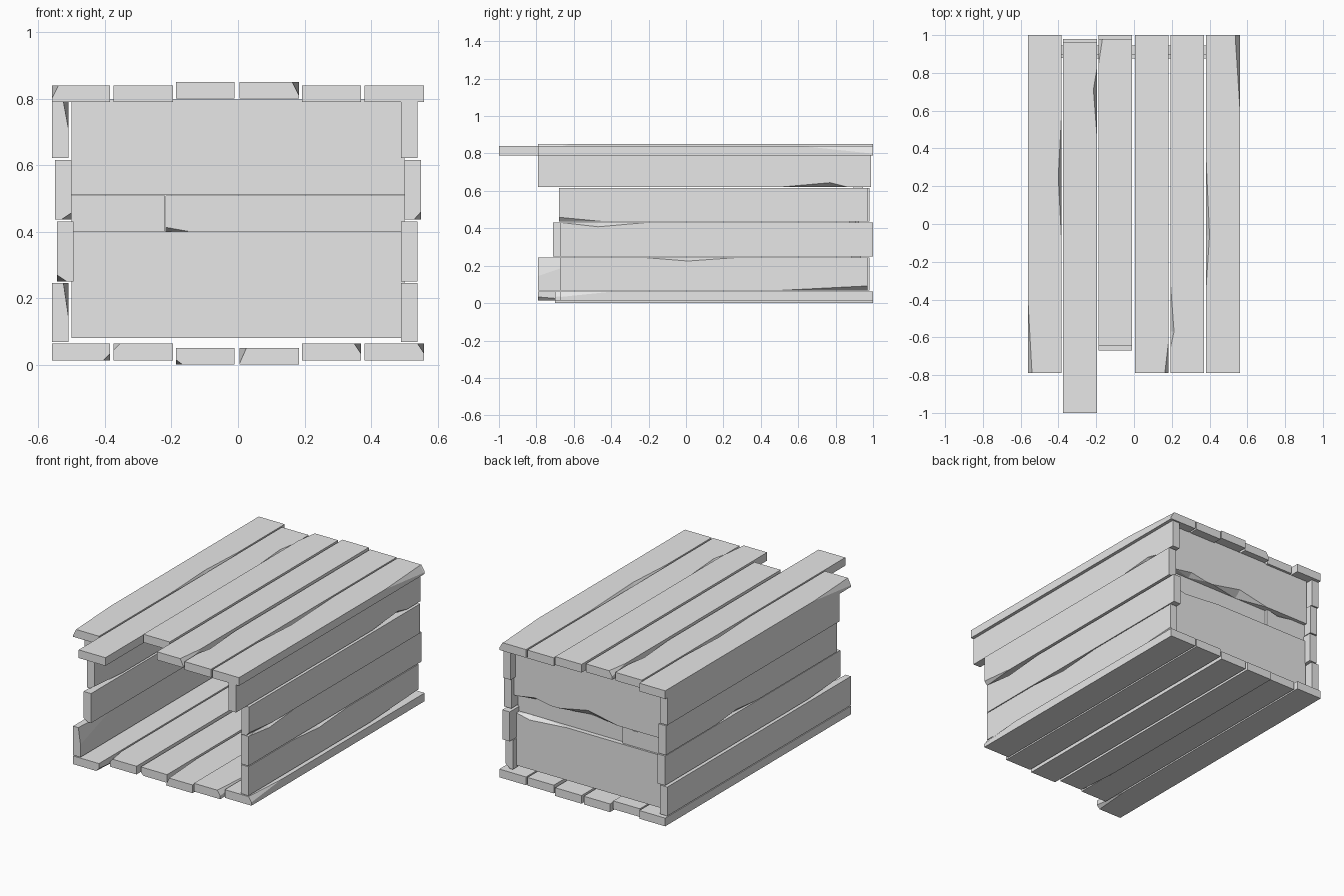
import bpy
import bmesh
import random
from mathutils import Vector

random.seed(4)

default_cube = bpy.data.objects.get("Cube")
if default_cube:
    bpy.data.objects.remove(default_cube, do_unlink=True)

# One plain grey for every board
grey = bpy.data.materials.new("plain_grey")
grey.use_nodes = True
grey.diffuse_color = (0.8, 0.8, 0.8, 1)
grey.node_tree.nodes["Principled BSDF"].inputs["Base Color"].default_value = grey.diffuse_color


def make_object(name, bm):
    """Turn a bmesh into a linked object."""
    bmesh.ops.recalc_face_normals(bm, faces=bm.faces)
    mesh = bpy.data.meshes.new(name)
    bm.to_mesh(mesh)
    bm.free()
    obj = bpy.data.objects.new(name, mesh)
    bpy.context.collection.objects.link(obj)
    return obj


def add_splinter(bm, low, high, along, edge, start, peak, end, depth, drop):
    """Add a wedge that splits wood off one long edge, such as '+x+z'."""
    corner = Vector((0, 0, 0))
    outward = []
    for sign, letter in (edge[:2], edge[2:]):
        axis = "xyz".index(letter)
        corner[axis] = high[axis] if sign == "+" else low[axis]
        direction = Vector((0, 0, 0))
        direction[axis] = 1 if sign == "+" else -1
        outward.append(direction)

    def on_edge(place):
        point = corner.copy()
        point[along] = place
        return point

    tip = on_edge(peak)
    first = tip - outward[0] * depth
    second = tip - outward[1] * drop
    overshoot = (first - second) * 0.3
    points = [on_edge(start), on_edge(end), first + overshoot, second - overshoot,
              tip + (outward[0] + outward[1]) * 0.03]
    bmesh.ops.convex_hull(bm, input=[bm.verts.new(p) for p in points])


def board(name, x, y, z, along, splinters=()):
    """A sawn board between the given limits, with splinters cut away."""
    low, high = Vector((x[0], y[0], z[0])), Vector((x[1], y[1], z[1]))
    bm = bmesh.new()
    bmesh.ops.create_cube(bm, size=1)
    for v in bm.verts:
        v.co = (low + high) / 2 + v.co * (high - low)
    obj = make_object(name, bm)
    obj.data.materials.append(grey)

    # Boards without listed damage get one worn end corner
    if not splinters:
        letters = [c for i, c in enumerate("xyz") if i != along]
        edge = "".join(random.choice("+-") + c for c in letters)
        tip, inside = random.choice(((low, 1), (high, -1)))
        place = tip[along]
        reach = place + inside * random.uniform(0.1, 0.3)
        splinters = [(edge, place - inside * 0.1, place, reach, 0.02, 0.02)]

    cut = bmesh.new()
    for splinter in splinters:
        add_splinter(cut, low, high, along, *splinter)
    cutter = make_object("splinter_cutter", cut)
    cutter.hide_render = True
    mod = obj.modifiers.new("splinters", "BOOLEAN")
    mod.operation = "DIFFERENCE"
    mod.solver = "EXACT"
    mod.object = cutter
    graph = bpy.context.evaluated_depsgraph_get()
    result = bpy.data.meshes.new_from_object(obj.evaluated_get(graph))
    obj.modifiers.clear()
    obj.data = result
    bpy.data.objects.remove(cutter, do_unlink=True)
    return obj


X, Y = 0, 1
THICK = 0.05

# Lid and floor share the same six columns of boards
columns = [(-0.56, -0.385), (-0.375, -0.195), (-0.187, -0.01),
           (0.005, 0.183), (0.192, 0.37), (0.38, 0.56)]
lid_ends = [(-0.79, 1), (-1, 0.96), (-0.645, 0.98), (-0.79, 1), (-0.79, 1), (-0.79, 1)]
floor_ends = [(-0.79, 1), (-0.7, 0.98), (-0.67, 1), (-0.7, 1), (-0.7, 1), (-0.67, 1)]

lid_splinters = [
    [("-x+z", -0.9, -0.79, -0.43, 0.02, 0.04), ("+x+z", -0.06, 0.25, 0.55, 0.016, 0.03)],
    [("+x+z", 0.45, 0.71, 0.83, 0.02, 0.04)],
    [("-x+z", 0.85, 0.98, 1.1, 0.02, 0.03)],
    [("+x+z", -0.9, -0.79, -0.62, 0.02, 0.04)],
    [("-x+z", -0.66, -0.57, -0.3, 0.02, 0.03)],
    [("-x+z", -0.36, -0.06, 0.38, 0.02, 0.03), ("+x+z", 0.62, 0.99, 1.1, 0.024, 0.04)],
]
floor_splinters = {
    2: [("-x-z", -0.8, -0.67, -0.4, 0.02, 0.015)],
    3: [("-x+z", -0.8, -0.7, -0.4, 0.02, 0.045)],
    4: [("+x+z", -0.8, -0.7, -0.45, 0.02, 0.03)],
    5: [("+x+z", -0.8, -0.67, -0.38, 0.02, 0.03)],
}

for i, span in enumerate(columns):
    raised = 0.01 if i in (2, 3) else 0
    bottom = 0.79 + raised
    board(f"lid_board_{i}", span, lid_ends[i], (bottom, bottom + THICK), Y, lid_splinters[i])
    bottom = 0.013 - raised * 1.3
    board(f"floor_board_{i}", span, floor_ends[i], (bottom, bottom + THICK), Y,
          floor_splinters.get(i, ()))

# Side walls, four boards each, from the floor up
rows = [(0.068, 0.245), (0.25, 0.43), (0.437, 0.616), (0.622, 0.79)]
right_walls = [(-0.56, -0.79, 0.98), (-0.545, -0.71, 0.98),
               (-0.55, -0.67, 0.98), (-0.56, -0.68, 0.98)]
left_walls = [(0.49, -0.67, 0.97), (0.49, -0.67, 1),
              (0.5, -0.68, 0.97), (0.49, -0.79, 0.99)]
right_splinters = [
    [("+x+z", -0.9, -0.79, -0.5, 0.015, 0.1)],
    [("-x-z", -0.8, -0.71, -0.4, 0.03, 0.02)],
    [("+x-z", -0.8, -0.67, -0.4, 0.03, 0.02), ("-x-z", 0.1, 0.3, 0.5, 0.02, 0.02)],
    [("+x+z", -0.8, -0.68, -0.4, 0.015, 0.08)],
]
left_splinters = [
    [("+x+z", -0.24, 0.01, 0.29, 0.03, 0.02), ("+x-z", 0.5, 0.97, 1.05, 0.03, 0.024)],
    [("+x+z", -0.66, -0.47, -0.22, 0.03, 0.022)],
    [("+x-z", -0.8, -0.68, -0.45, 0.02, 0.022)],
    [("+x-z", 0.52, 0.77, 0.86, 0.03, 0.022)],
]
for side, walls, damage in (("right", right_walls, right_splinters),
                            ("left", left_walls, left_splinters)):
    for row, (inner, front, back), splinters in zip(rows, walls, damage):
        board(f"{side}_wall_board", (inner, inner + THICK), (front, back), row, Y, splinters)

# Back wall: two wide boards with a snapped narrow board between them
board("back_lower_board", (-0.5, 0.5), (0.885, 0.935), (0.08, 0.4), X,
      [("+y+z", 0.15, 0.4, 0.49, 0.04, 0.02)])
board("back_upper_board", (-0.5, 0.5), (0.895, 0.945), (0.51, 0.797), X,
      [("+y-z", -0.2, 0, 0.2, 0.04, 0.04), ("+y-z", 0.25, 0.36, 0.48, 0.03, 0.02)])
board("back_snapped_board_long", (-0.218, 0.5), (0.875, 0.908), (0.401, 0.509), X,
      [("-y-z", -0.3, -0.218, -0.15, 0.02, 0.012)])
board("back_snapped_board_short", (-0.5, -0.22), (0.88, 0.925), (0.401, 0.509), X,
      [("+y+z", -0.4, -0.3, -0.24, 0.02, 0.015)])
